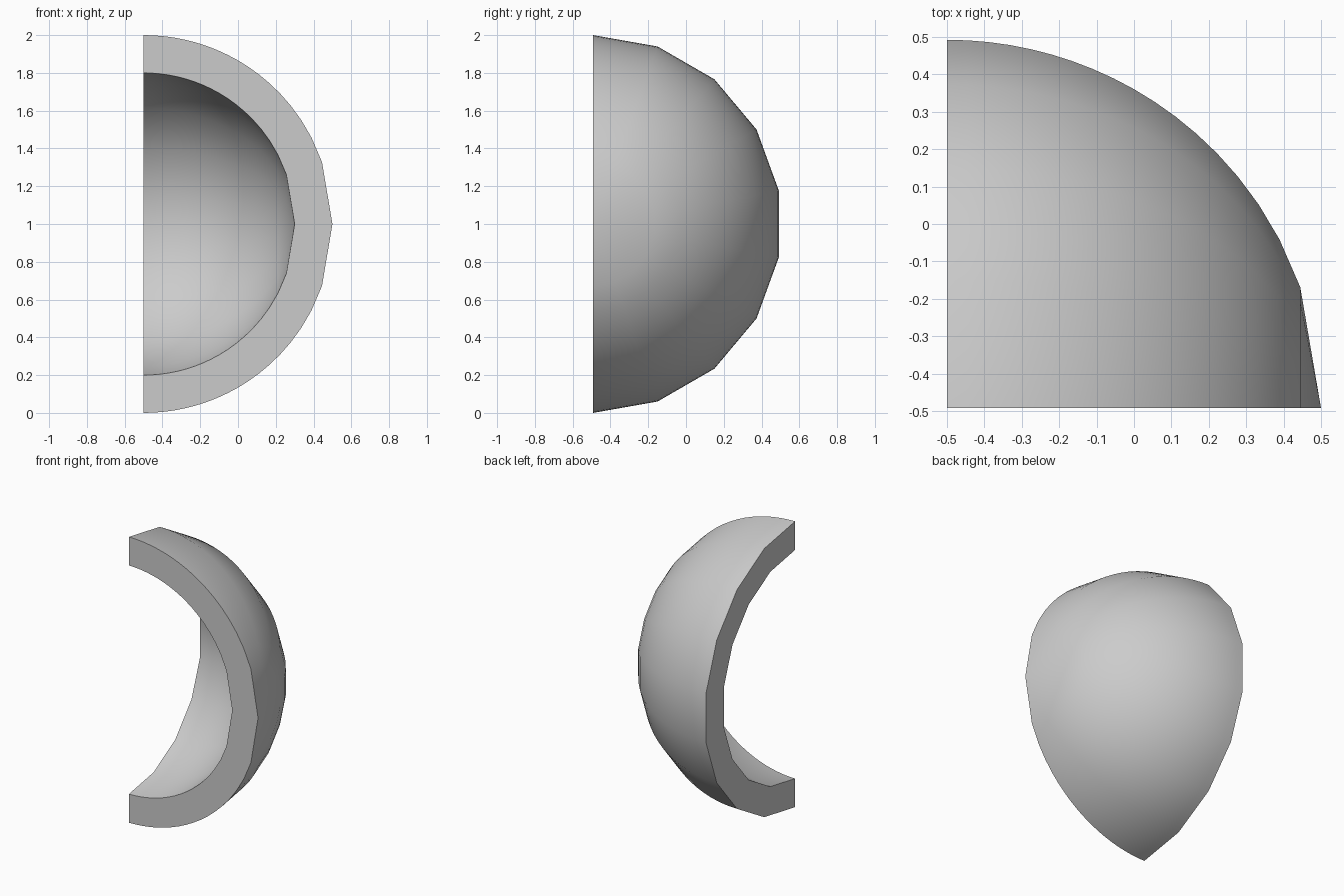
import bpy
import bmesh
from math import pi, sqrt, radians, cos
from mathutils import Vector

RINGS, SEGMENTS = 18, 9
OUTER, INNER = 1.0, 0.8

cube = bpy.data.objects.get("Cube")
if cube:
    bpy.data.objects.remove(cube, do_unlink=True)

# Plain grey material
grey = bpy.data.materials.new("plain_grey")
grey.use_nodes = True
colour = (0.6, 0.6, 0.6, 1)
grey.diffuse_color = colour
grey.node_tree.nodes["Principled BSDF"].inputs["Base Color"].default_value = colour


def arc(radius):
    """Quarter arc with equal steps along x, ending at the pole."""
    steps = [i / RINGS for i in range(RINGS + 1)]
    return [Vector((radius * t, 0, radius * sqrt(1 - t * t))) for t in steps]


# Wall section: inner pole to rim, then rim to outer pole
bm = bmesh.new()
section = [bm.verts.new(p) for p in arc(INNER)[::-1] + arc(OUTER)]
edges = [bm.edges.new(pair) for pair in zip(section, section[1:])]

# Sweep half a turn around the x axis, from the top through the back
bmesh.ops.spin(bm, geom=section + edges, cent=(0, 0, 0), axis=(1, 0, 0),
               angle=-pi, steps=SEGMENTS)
bmesh.ops.remove_doubles(bm, verts=bm.verts, dist=1e-4)

# Close the flat front cut
bmesh.ops.edgeloop_fill(bm, edges=[e for e in bm.edges if e.is_boundary])
bmesh.ops.recalc_face_normals(bm, faces=bm.faces)

# Centre the quarter shell and stand it on the ground
depth = OUTER * cos(pi / SEGMENTS / 2)
bmesh.ops.translate(bm, verts=bm.verts, vec=(-OUTER / 2, -depth / 2, OUTER))

mesh = bpy.data.meshes.new("quarter_shell")
bm.to_mesh(mesh)
bm.free()
mesh.materials.append(grey)
shell = bpy.data.objects.new("quarter_shell", mesh)
bpy.context.collection.objects.link(shell)

# Smooth curved walls, sharp rims
bpy.ops.object.select_all(action="DESELECT")
shell.select_set(True)
bpy.context.view_layer.objects.active = shell
bpy.ops.object.shade_smooth_by_angle(angle=radians(30))
